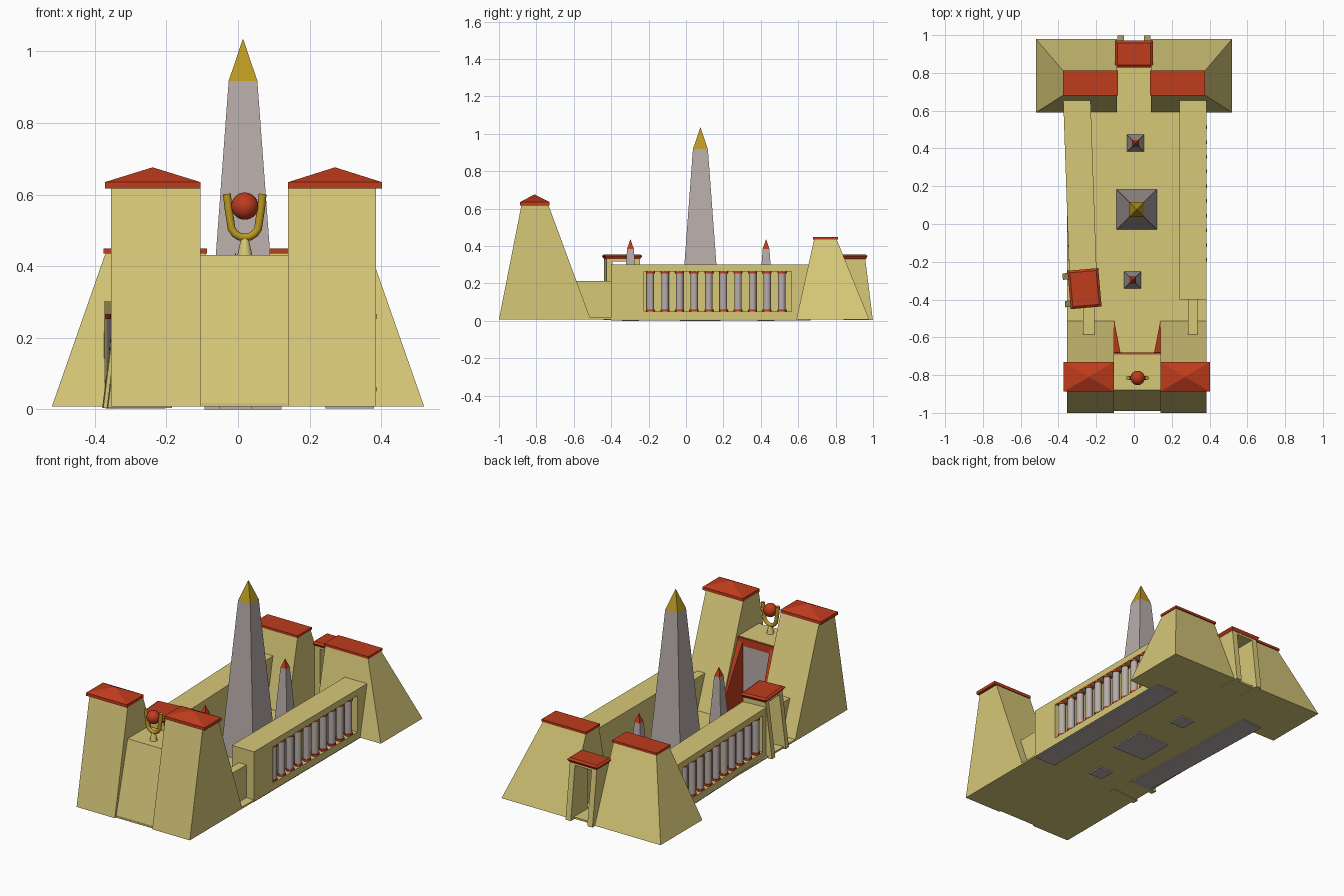
import bpy, bmesh, math
from mathutils import Matrix, Vector

if "Cube" in bpy.data.objects:
    bpy.data.objects.remove(bpy.data.objects["Cube"])


def material(name, rgb):
    m = bpy.data.materials.new(name)
    m.diffuse_color = (*rgb, 1)
    m.use_nodes = True
    m.node_tree.nodes["Principled BSDF"].inputs["Base Color"].default_value = m.diffuse_color
    return m


SAND = material("sandstone", (0.68, 0.58, 0.19))
RED = material("red_paint", (0.52, 0.045, 0.012))
GOLD = material("gold", (0.5, 0.32, 0.015))
STONE = material("pale_stone", (0.48, 0.42, 0.41))
I = Matrix.Identity(4)


def finish(name, bm, mat, M=I):
    bm.transform(M)
    bmesh.ops.recalc_face_normals(bm, faces=bm.faces)
    me = bpy.data.meshes.new(name)
    bm.to_mesh(me)
    bm.free()
    ob = bpy.data.objects.new(name, me)
    me.materials.append(mat)
    bpy.context.collection.objects.link(ob)
    return ob


def hull(name, pts, mat, M=I):
    bm = bmesh.new()
    for p in pts:
        bm.verts.new(p)
    bmesh.ops.convex_hull(bm, input=bm.verts)
    bmesh.ops.dissolve_limit(bm, angle_limit=0.01, verts=bm.verts, edges=bm.edges)
    return finish(name, bm, mat, M)


def taper(name, r0, z0, r1, z1, mat, M=I):
    """Solid between two rectangles (x0, x1, y0, y1) at heights z0 and z1."""
    pts = [(x, y, z) for r, z in ((r0, z0), (r1, z1)) for x in r[:2] for y in r[2:]]
    return hull(name, pts, mat, M)


def box(name, x0, x1, y0, y1, z0, z1, mat, M=I):
    return taper(name, (x0, x1, y0, y1), z0, (x0, x1, y0, y1), z1, mat, M)


def cone(name, x, y, z0, z1, r0, r1, mat, M=I, n=16):
    bm = bmesh.new()
    bmesh.ops.create_cone(bm, cap_ends=True, segments=n, radius1=r0, radius2=r1, depth=z1 - z0,
                          matrix=Matrix.Translation((x, y, (z0 + z1) / 2)))
    for f in bm.faces:
        f.smooth = len(f.verts) == 4
    return finish(name, bm, mat, M)


def around(x, y, h):
    return (x - h, x + h, y - h, y + h)


# Court floor
box("court_floor", -0.355, 0.385, -0.99, 0.97, 0.008, 0.018, SAND)

# Front towers with hipped red roofs
for x0, x1, rx0, rx1 in ((-0.355, -0.105, -0.372, -0.105), (0.14, 0.385, 0.14, 0.402)):
    taper("front_tower", (x0, x1, -1, -0.51), 0.008, (x0, x1, -0.88, -0.735), 0.618, SAND)
    roof = (rx0, rx1, -0.887, -0.73)
    box("front_tower_roof_slab", *roof, 0.617, 0.635, RED)
    mx = (rx0 + rx1) / 2
    taper("front_tower_roof_peak", roof, 0.635,
          (mx - 0.001, mx + 0.001, -0.811, -0.809), 0.676, RED)

# Gate block between the front towers, with door and red splayed jambs
taper("front_gate", (-0.105, 0.14, -0.99, -0.69), 0.008, (-0.105, 0.14, -0.88, -0.69), 0.432, SAND)
box("front_door", -0.07, 0.105, -0.692, -0.683, 0.015, 0.385, STONE)
box("door_lintel", -0.105, 0.14, -0.692, -0.68, 0.385, 0.43, RED)
for xo, xi in ((-0.105, -0.07), (0.14, 0.105)):
    hull("door_jamb", [(xo, -0.51, 0.015), (xi, -0.69, 0.015), (xo, -0.69, 0.015),
                       (xi, -0.69, 0.43), (xo, -0.69, 0.43)], RED)

# Ball held in golden horns above the gate
OX, OY = 0.019, -0.815
cone("ornament_foot", OX, OY, 0.43, 0.48, 0.021, 0.01, SAND)
bm = bmesh.new()
bmesh.ops.create_uvsphere(bm, u_segments=24, v_segments=14, radius=0.038,
                          matrix=Matrix.Translation((OX, OY, 0.568)))
for f in bm.faces:
    f.smooth = True
finish("ornament_ball", bm, RED)

path = [(-0.05, 0.602), (-0.046, 0.565), (-0.04, 0.525)]
path += [(-0.04 * math.cos(a), 0.52 - 0.04 * math.sin(a))
         for a in (math.pi * i / 8 for i in range(1, 8))]
path += [(-x, z) for x, z in path[2::-1]]
bm = bmesh.new()
rings = []
for i, (x, z) in enumerate(path):
    a, b = path[max(i - 1, 0)], path[min(i + 1, len(path) - 1)]
    t = Vector((b[0] - a[0], 0, b[1] - a[1])).normalized()
    s = Vector((0, 1, 0)).cross(t)
    c = Vector((OX + x, OY, z))
    rings.append([bm.verts.new(c + 0.011 * (math.cos(k * math.pi / 5) * s
                  + math.sin(k * math.pi / 5) * Vector((0, 1, 0)))) for k in range(10)])
for p, q in zip(rings, rings[1:]):
    for k in range(10):
        bm.faces.new((p[k], p[k - 1], q[k - 1], q[k])).smooth = True
bm.faces.new(rings[0])
bm.faces.new(rings[-1])
finish("ornament_horns", bm, GOLD)


# Obelisks with coloured tips
def obelisk(name, x, y, base, neck, z_neck, z_top, tip):
    taper(name, around(x, y, base), 0, around(x, y, neck), z_neck, STONE)
    taper(name + "_tip", around(x, y, neck), z_neck, around(x, y, 0.0008), z_top, tip)


obelisk("great_obelisk", 0.014, 0.077, 0.108, 0.04, 0.918, 1.034, GOLD)
obelisk("rear_obelisk", 0.008, 0.428, 0.046, 0.018, 0.385, 0.435, RED)
obelisk("front_obelisk", -0.007, -0.297, 0.046, 0.018, 0.385, 0.435, RED)


# Side walls with a colonnade niche; the outer face is local x = 0
def colonnade(M, y0):
    box("wall_back", -0.145, -0.05, y0, 0.68, 0.008, 0.302, SAND, M)
    box("wall_sill", -0.05, 0, y0, 0.68, 0.008, 0.05, SAND, M)
    box("wall_lintel", -0.05, 0, y0, 0.68, 0.265, 0.302, SAND, M)
    box("wall_front_pier", -0.05, 0, y0, -0.225, 0.05, 0.265, SAND, M)
    box("wall_rear_pier", -0.05, 0, 0.565, 0.68, 0.05, 0.265, SAND, M)
    box("wall_footing", -0.14, -0.005, y0, 0.66, 0.002, 0.008, STONE, M)
    for i in range(10):
        y = -0.19 + 0.078 * i
        cone("column", -0.022, y, 0.06, 0.255, 0.02, 0.02, STONE, M)
        cone("column_base", -0.022, y, 0.05, 0.062, 0.024, 0.024, RED, M)
        cone("column_cap", -0.022, y, 0.253, 0.266, 0.024, 0.024, RED, M)


colonnade(Matrix.Translation((0.385, 0, 0)), -0.4)
colonnade(Matrix.Translation((-0.352, 0, 0)) @ Matrix.Rotation(math.radians(2), 4, 'Z')
          @ Matrix.Diagonal((-1, 1, 1, 1)), -0.27)

# Low walls joining the front towers
box("low_wall_right", 0.285, 0.335, -0.6, -0.39, 0.008, 0.212, SAND)
box("low_wall_left", -0.26, -0.2, -0.6, -0.4, 0.008, 0.212, SAND,
    Matrix.Translation((-0.01, 0, 0)))

# Rear towers
for s in (-1, 1):
    M = Matrix.Diagonal((s, 1, 1, 1))
    taper("rear_tower", (0.09, 0.52, 0.59, 0.98), 0.008, (0.09, 0.37, 0.685, 0.805), 0.437, SAND, M)
    box("rear_tower_roof", 0.086, 0.376, 0.68, 0.813, 0.435, 0.449, RED, M)


# Small gates: two battered legs, lintel and flared red roof, outward is local +y
def small_gate(M, w, d):
    for s in (-1, 1):
        a, b = sorted((s * (w - 0.034), s * w))
        taper("gate_leg", (a, b, -d, d + 0.04), 0.004, (a, b, -d, d), 0.325, SAND, M)
    box("gate_lintel", -w, w, -d, d, 0.318, 0.332, SAND, M)
    taper("gate_roof", (-w, w, -d - 0.002, d + 0.002), 0.33,
          (-w - 0.012, w + 0.012, -d - 0.012, d + 0.012), 0.347, RED, M)
    taper("gate_roof_top", (-w - 0.012, w + 0.012, -d - 0.012, d + 0.012), 0.347,
          (-w, w, -d, d), 0.356, RED, M)


small_gate(Matrix.Translation((0, 0.9, 0)), 0.088, 0.059)
small_gate(Matrix.Translation((-0.262, -0.342, 0)) @ Matrix.Rotation(math.radians(95), 4, 'Z'),
           0.09, 0.07)
